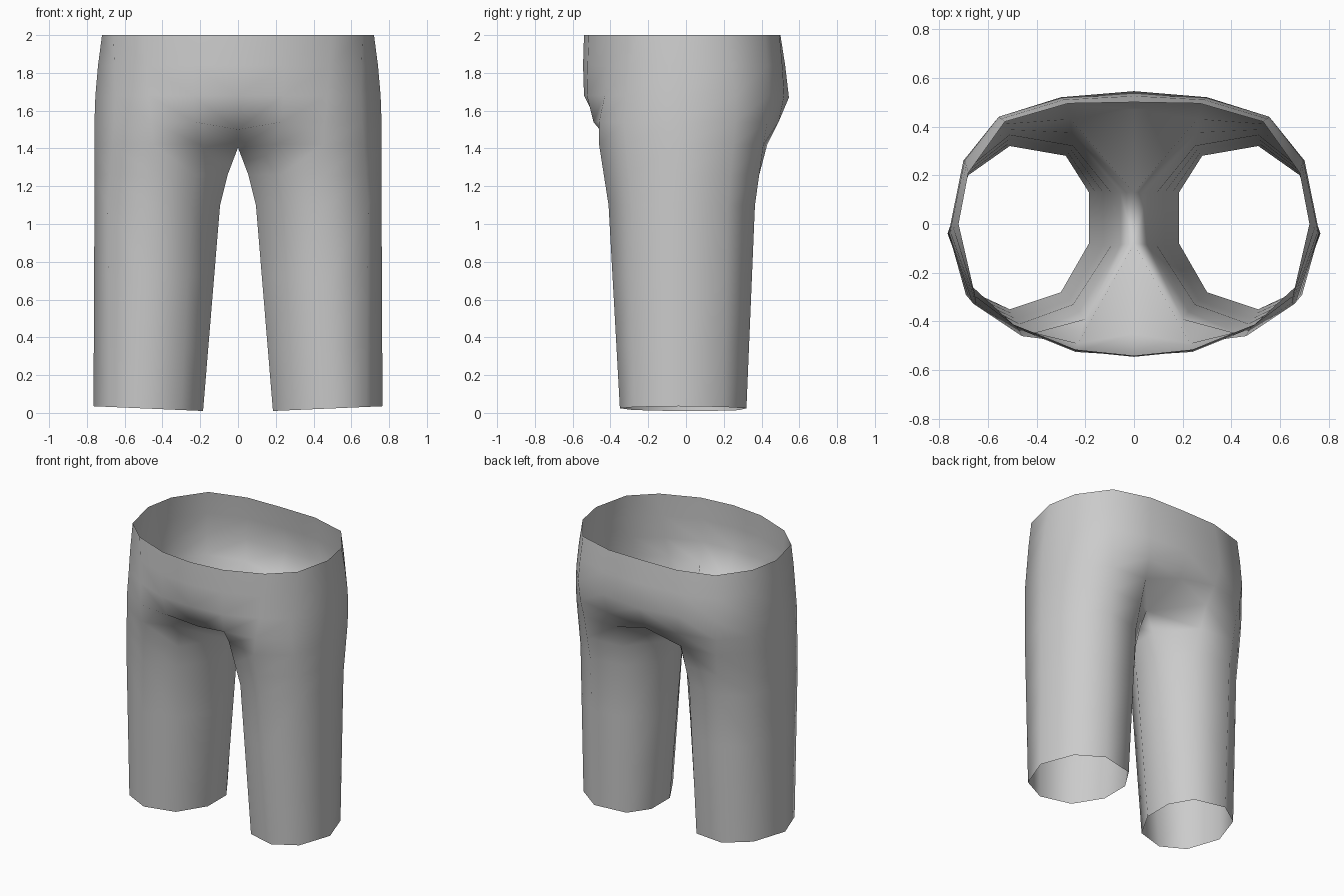
import bpy
import bmesh

if "Cube" in bpy.data.objects:
    bpy.data.objects.remove(bpy.data.objects["Cube"])

# Half cross-sections, front to back round the outside (x >= 0)
hem = [(.30, -.28), (.51, -.35), (.68, -.27), (.765, -.04), (.68, .20), (.51, .32), (.28, .28)]
thigh = [(.25, -.33), (.47, -.41), (.69, -.29), (.76, -.04), (.69, .22), (.51, .365), (.25, .32)]
groin = [(.20, -.39), (.45, -.46), (.665, -.32), (.76, -.04), (.70, .25), (.53, .41), (.26, .43)]
seat = [(.23, -.49), (.46, -.46), (.655, -.33), (.76, -.035), (.70, .26), (.545, .43), (.28, .49)]
hip = [(.24, -.525), (.475, -.43), (.65, -.32), (.755, -.03), (.695, .26), (.555, .44), (.30, .52)]
waist = [(.24, -.515), (.50, -.41), (.66, -.26), (.72, 0), (.68, .21), (.53, .42), (.27, .495)]


def blend(a, b, t):
    return [tuple(p + (q - p) * t for p, q in zip(u, v)) for u, v in zip(a, b)]


def level(section, z):
    return [(x, y, z) for x, y in section]


# Leg rings: outer section plus two inner-thigh points, closed
hem_ring = [(x, y, .01 + .025 * (x - .18) / .58)
            for x, y in hem + [(.185, .13), (.185, -.08)]]
thigh_ring = level(thigh + [(.095, .13), (.095, -.09)], 1.10)
groin_ring = level(groin, 1.42) + [(0, .13, 1.405), (0, -.08, 1.405)]
mid_thigh = blend(thigh_ring, groin_ring, .5)
mid_thigh[7], mid_thigh[8] = (.055, .13, 1.26), (.055, -.085, 1.26)
leg_rings = [hem_ring, blend(hem_ring, thigh_ring, .3), blend(hem_ring, thigh_ring, .65),
             thigh_ring, mid_thigh, groin_ring]

# Torso rings: outer section between front and back centre points, open
torso_rings = [
    [(0, -.45, 1.50)] + level(seat, 1.54) + [(0, .47, 1.50)],
    [(0, -.54, 1.68)] + level(hip, 1.68) + [(0, .545, 1.67)],
    [(0, -.545, 1.84)] + level(blend(hip, waist, .4), 1.84) + [(0, .525, 1.84)],
    [(0, -.54, 2)] + level(waist, 2) + [(0, .50, 2)],
]

bm = bmesh.new()
legs = [[bm.verts.new(p) for p in ring] for ring in leg_rings]
torso = [[bm.verts.new(p) for p in ring] for ring in torso_rings]

# Leg tube
for low, high in zip(legs, legs[1:]):
    for i in range(9):
        j = (i + 1) % 9
        bm.faces.new((low[i], low[j], high[j], high[i]))
# Join leg top, with its crotch seam points, to the seat
top = [legs[-1][8]] + legs[-1][:8]
for low, high in zip([top] + torso, torso):
    for i in range(8):
        bm.faces.new((low[i], low[i + 1], high[i + 1], high[i]))

bmesh.ops.recalc_face_normals(bm, faces=bm.faces)
if sum(f.normal.x * (f.calc_center_median().x - .4) for f in bm.faces) < 0:
    bmesh.ops.reverse_faces(bm, faces=bm.faces)
for f in bm.faces:
    f.smooth = True

mesh = bpy.data.meshes.new("trousers")
bm.to_mesh(mesh)
bm.free()
trousers = bpy.data.objects.new("trousers", mesh)
bpy.context.collection.objects.link(trousers)

# Second leg
mirror = trousers.modifiers.new("mirror", 'MIRROR')
mirror.use_clip = True
mirror.merge_threshold = .001
